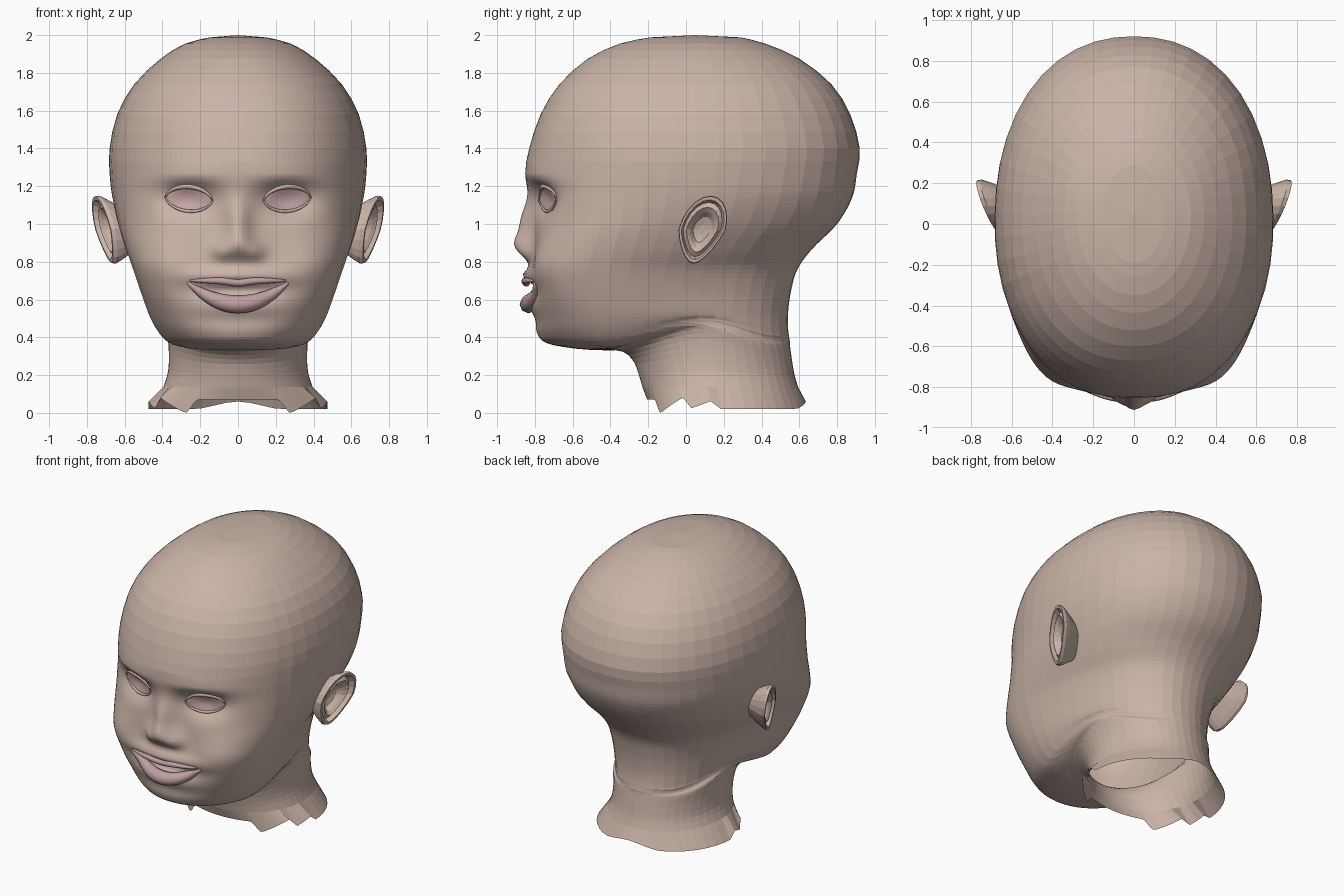
import bpy, bmesh, math
from mathutils import Vector
from mathutils.bvhtree import BVHTree

cube = bpy.data.objects.get("Cube")
if cube:
    bpy.data.objects.remove(cube, do_unlink=True)


def material(name, rgb):
    mat = bpy.data.materials.new(name)
    mat.use_nodes = True
    mat.diffuse_color = (*rgb, 1)
    mat.node_tree.nodes["Principled BSDF"].inputs["Base Color"].default_value = (*rgb, 1)
    return mat


skin = material("skin", (0.59, 0.455, 0.39))
lip_pink = material("lip_pink", (0.53, 0.35, 0.36))
eye_pink = material("eye_pink", (0.6, 0.4, 0.4))


def finish(bm, name, mat, smooth):
    """Turn a bmesh into an object; smooth is a test on each face."""
    bmesh.ops.recalc_face_normals(bm, faces=bm.faces[:])
    for face in bm.faces:
        face.smooth = smooth(face)
    mesh = bpy.data.meshes.new(name)
    bm.to_mesh(mesh)
    bm.free()
    mesh.materials.append(mat)
    obj = bpy.data.objects.new(name, mesh)
    bpy.context.collection.objects.link(obj)
    return obj


def always(face):
    return True


def bridge(bm, rings, closed=True):
    """Join neighbouring rings of vertices with quads."""
    for low, high in zip(rings, rings[1:]):
        count = len(low)
        for i in range(count if closed else count - 1):
            j = (i + 1) % count
            bm.faces.new((low[i], low[j], high[j], high[i]))


def smoothstep(a, b, v):
    v = min(max((v - a) / (b - a), 0), 1)
    return v * v * (3 - 2 * v)


# Head sections: height, front, back, middle, front width, back width, squareness
SECTIONS = [
    (1.988, -.19, .29, .05, .15, .15, 2),
    (1.955, -.35, .42, .04, .28, .28, 2),
    (1.875, -.52, .6, .03, .41, .41, 2.1),
    (1.74, -.67, .77, .02, .55, .55, 2.2),
    (1.58, -.77, .87, .02, .64, .64, 2.2),
    (1.4, -.83, .92, .02, .68, .68, 2.2),
    (1.27, -.85, .905, 0, .68, .68, 2.2),
    (1.14, -.825, .88, -.02, .665, .665, 2.4),
    (1, -.8, .8, -.05, .64, .62, 2.8),
    (.87, -.8, .67, -.1, .6, .56, 3.4),
    (.76, -.81, .59, -.13, .56, .49, 3.9),
    (.64, -.8, .555, -.15, .52, .45, 3.7),
    (.52, -.78, .54, -.16, .48, .43, 3.1),
    (.43, -.77, .54, -.16, .44, .42, 2.6),
    (.37, -.73, .545, -.14, .405, .41, 2.2),
    (.34, -.58, .55, -.02, .385, .4, 2),
    (.32, -.37, .55, .08, .375, .39, 2),
    (.26, -.285, .56, .12, .365, .37, 2),
    (.19, -.25, .575, .14, .37, .37, 2),
    (.13, -.23, .595, .15, .395, .395, 2),
]

# Facial relief: side offset, height, width, tallness, push (negative is outward)
RELIEF = [
    (0, 1, .065, .12, -.075),    # nose bridge
    (0, .88, .1, .075, -.08),    # nose tip
    (.09, .85, .05, .045, -.035),  # nostril wings
    (.26, 1.13, .14, .085, .095),  # eye sockets
    (.27, 1.25, .16, .04, -.02),  # brows
    (0, .725, .23, .04, -.055),  # upper lip mound
    (0, .56, .22, .06, -.04),    # lower lip mound
    (0, .645, .2, .035, .03),    # mouth opening
    (0, .43, .2, .07, -.02),     # chin
    (.38, .82, .12, .1, -.015),  # cheeks
]


def relief(x, z):
    return sum(push * math.exp(-((abs(x) - cx) / sx) ** 2 - ((z - cz) / sz) ** 2)
               for cx, cz, sx, sz, push in RELIEF)


def blend(rows, i, t):
    """Catmull-Rom blend between section i and the next."""
    last = len(rows) - 1
    a, b, c, d = (rows[min(max(i + k, 0), last)] for k in (-1, 0, 1, 2))
    return [q + t * ((r - p) + t * ((2 * p - 5 * q + 4 * r - s) + t * (3 * (q - r) + s - p))) / 2
            for p, q, r, s in zip(a, b, c, d)]


half = [i * 2.5 for i in range(24)] + [60 + i * 8 for i in range(15)]
angles = half + [180] + [360 - a for a in reversed(half[1:])]


def section_point(row, angle):
    z, front, back, mid, wide_front, wide_back, power = row
    s, c = math.sin(math.radians(angle)), math.cos(math.radians(angle))
    around = min(angle, 360 - angle)
    if c < 0:
        power = min(power, 2.2)
    r = (abs(s) ** power + abs(c) ** power) ** (-1 / power)
    mix = smoothstep(65, 120, around)
    x = r * s * (wide_front + (wide_back - wide_front) * mix)
    y = mid + r * c * ((front - mid) if c > 0 else (mid - back))
    if y < -.2:
        y += relief(x, z)
    # The jaw line climbs towards the ears and settles again at the nape
    climb = smoothstep(-.48, .1, y) * (1 - .7 * smoothstep(.1, .5, y))
    z += .13 * math.exp(-((z - .34) / .13) ** 2) * climb
    return Vector((x, y, z))


def torn_height(angle):
    """Ragged lower edge of the neck, with a few torn points at each side."""
    around = min(angle, 360 - angle)
    if around < 36:
        return .07 * (1 - smoothstep(26, 36, around))
    if around < 66:
        return .1 * (around - 36) / 30
    if around < 92:
        return .02 + .06 * (around - 66) / 26
    return .02 + .04 * smoothstep(150, 180, around)


# Head and neck shell
rows = []
for i in range(len(SECTIONS) - 1):
    z = SECTIONS[i][0]
    steps = 2 if z > 1.3 else 5 if z > .4 else 3
    rows += [blend(SECTIONS, i, k / steps) for k in range(steps)]
rows.append(SECTIONS[-1])
bm = bmesh.new()
rings = [[bm.verts.new(section_point(row, a)) for a in angles] for row in rows]
hem = []
for angle in angles:
    p = section_point((.05, -.205, .635, .17, .475, .475, 2), angle)
    p.z = torn_height(angle)
    hem.append(bm.verts.new(p))
rings.append(hem)
bridge(bm, rings)
crown = bm.verts.new((0, .05, 2))
for i, v in enumerate(rings[0]):
    bm.faces.new((v, crown, rings[0][(i + 1) % len(angles)]))
bm.normal_update()
surface = BVHTree.FromBMesh(bm)


def face_soft(face):
    c = face.calc_center_median()
    return c.y < -.5 and .4 < c.z < 1.35


finish(bm, "head", skin, face_soft)


def on_face(x, z, lift=0):
    """Point on the front of the face, lifted forward."""
    hit = surface.ray_cast(Vector((x, -3, z)), Vector((0, 1, 0)))[0]
    return Vector((x, (hit.y if hit else -.7) - lift, z))


def tube(name, points, radii, mat, sides=8):
    """Rounded strip running across the face."""
    bm = bmesh.new()
    rings = []
    for i, p in enumerate(points):
        along = points[min(i + 1, len(points) - 1)] - points[max(i - 1, 0)]
        out = Vector((0, 1, 0))
        side = along.cross(out).normalized()
        out = side.cross(along).normalized()
        turns = [math.tau * k / sides for k in range(sides)]
        rings.append([bm.verts.new(p + radii[i] * (side * math.cos(t) + out * math.sin(t)))
                      for t in turns])
    bridge(bm, rings)
    bm.faces.new(rings[0])
    bm.faces.new(rings[-1])
    return finish(bm, name, mat, always)


spread = [k / 10 for k in range(-10, 11)]

# Lips
tube("upper_lip",
     [on_face(.25 * u, .7 - .012 * math.exp(-(u * 4) ** 2), .022 * (1 - u * u)) for u in spread],
     [.006 + .014 * (1 - u * u) for u in spread], lip_pink)
tube("lower_lip",
     [on_face(.265 * u, .575 + .115 * u * u, .008 * (1 - u * u)) for u in spread],
     [.008 + .04 * (1 - u * u) for u in spread], lip_pink)


# Eyes and lids
def eye_point(side, u, v, lift):
    arch = .062 * max(1 - u * u, 0) ** .65
    return on_face(side * (.26 + .125 * u), 1.133 + .008 * u + v * arch, lift)


for side, label in ((1, "left"), (-1, "right")):
    bm = bmesh.new()
    grid = [[bm.verts.new(eye_point(side, u, v / 4, .004 + .02 * (1 - u * u) * (1 - v * v / 16)))
             for u in spread] for v in range(-4, 5)]
    bridge(bm, grid, closed=False)
    bmesh.ops.remove_doubles(bm, verts=bm.verts[:], dist=.0005)
    finish(bm, label + "_eye", eye_pink, always)
    for v, lid, thick in ((1, "upper", .01), (-1, "lower", .005)):
        tube(f"{label}_{lid}_lid", [eye_point(side, u, v * 1.06, .004) for u in spread],
             [.004 + thick * (1 - u * u) for u in spread], skin)


# Ears: nested outlines from the hidden root, round the rim, into the hollow
EAR_RINGS = [(.6, -.12), (.9, -.035), (1, 0), (.98, .022), (.88, .022),
             (.8, -.01), (.66, .008), (.52, -.01), (.38, -.04), (.15, -.05)]


def ear_point(side, angle, scale, depth):
    c, s = math.cos(angle), math.sin(angle)
    z = .97 + .18 * s * scale
    y = .085 + .125 * c * scale * (1 if s > 0 else 1 + .35 * s) + .25 * (z - .97)
    x = .695 + .34 * (y - .08) + .16 * (z - 1) + depth
    return Vector((side * x, y, z))


for side, label in ((1, "left"), (-1, "right")):
    bm = bmesh.new()
    turns = [math.tau * k / 20 for k in range(20)]
    rings = [[bm.verts.new(ear_point(side, a, *ring)) for a in turns] for ring in EAR_RINGS]
    bridge(bm, rings)
    bm.faces.new(rings[-1])
    finish(bm, label + "_ear", skin, lambda face: False)
